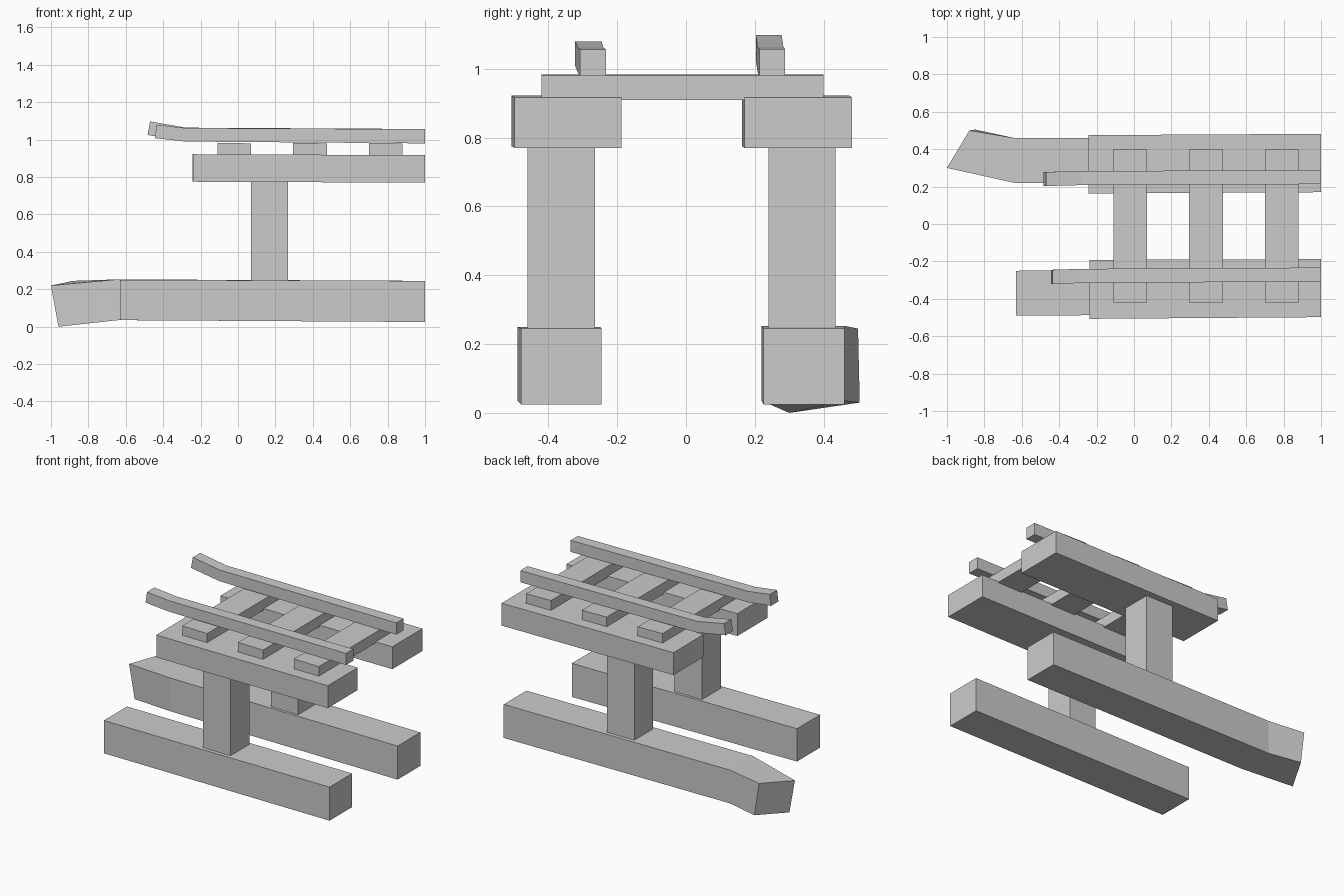
import bpy
import bmesh

if "Cube" in bpy.data.objects:
    bpy.data.objects.remove(bpy.data.objects["Cube"], do_unlink=True)

grey = bpy.data.materials.new("plain grey")
grey.use_nodes = True
GREY = (0.6, 0.6, 0.6, 1)
grey.diffuse_color = GREY
grey.node_tree.nodes["Principled BSDF"].inputs["Base Color"].default_value = GREY


def ring(x, y0, y1, z0, z1, lean=0):
    """Rectangular cross-section; lean shifts the upper edge along x."""
    return [(x, y0, z0), (x, y1, z0), (x + lean, y1, z1), (x + lean, y0, z1)]


def timber(name, *rings):
    """Bridge four-cornered sections into one closed, flat-faced timber."""
    bm = bmesh.new()
    loops = [[bm.verts.new(p) for p in r] for r in rings]
    for a, b in zip(loops, loops[1:]):
        for i in range(4):
            j = (i + 1) % 4
            bm.faces.new((a[i], a[j], b[j], b[i]))
    bm.faces.new(loops[0])
    bm.faces.new(loops[-1])
    bmesh.ops.recalc_face_normals(bm, faces=bm.faces)
    mesh = bpy.data.meshes.new(name)
    bm.to_mesh(mesh)
    bm.free()
    mesh.materials.append(grey)
    obj = bpy.data.objects.new(name, mesh)
    bpy.context.collection.objects.link(obj)
    return obj


# Ground beams, the left one ending in a bent, skewed tip
timber("right_ground_beam",
       ring(-0.63, -0.49, -0.25, 0.035, 0.25),
       ring(1, -0.48, -0.245, 0.025, 0.245))
bent_tip = [(-0.96, 0.30, 0.0), (-0.85, 0.505, 0.03),
            (-0.88, 0.50, 0.245), (-1, 0.30, 0.22)]
timber("left_ground_beam", bent_tip,
       ring(-0.64, 0.22, 0.46, 0.035, 0.253),
       ring(1, 0.225, 0.46, 0.025, 0.245))

# Posts
for name, y0, y1 in (("right_post", -0.46, -0.265), ("left_post", 0.24, 0.435)):
    timber(name, ring(0.07, y0, y1, 0.23, 0.78), ring(0.268, y0, y1, 0.23, 0.78))

# Upper beams
timber("right_upper_beam",
       ring(-0.238, -0.507, -0.192, 0.775, 0.922),
       ring(1, -0.498, -0.188, 0.77, 0.917))
timber("left_upper_beam",
       ring(-0.242, 0.163, 0.475, 0.775, 0.922),
       ring(1, 0.17, 0.482, 0.77, 0.917))

# Sleepers across the upper beams
for i in range(3):
    x = -0.11 + i * 0.405
    timber(f"sleeper_{i + 1}",
           ring(x, -0.42, 0.40, 0.91, 0.983),
           ring(x + 0.18, -0.42, 0.40, 0.91, 0.98))

# Rails with upturned ends
timber("right_rail",
       ring(-0.445, -0.322, -0.245, 1.008, 1.08, 0.01),
       ring(-0.28, -0.315, -0.24, 0.99, 1.062),
       ring(1, -0.308, -0.233, 0.98, 1.056))
timber("left_rail",
       ring(-0.483, 0.203, 0.278, 1.025, 1.098, 0.013),
       ring(-0.28, 0.208, 0.283, 0.99, 1.064),
       ring(1, 0.213, 0.288, 0.98, 1.057))
